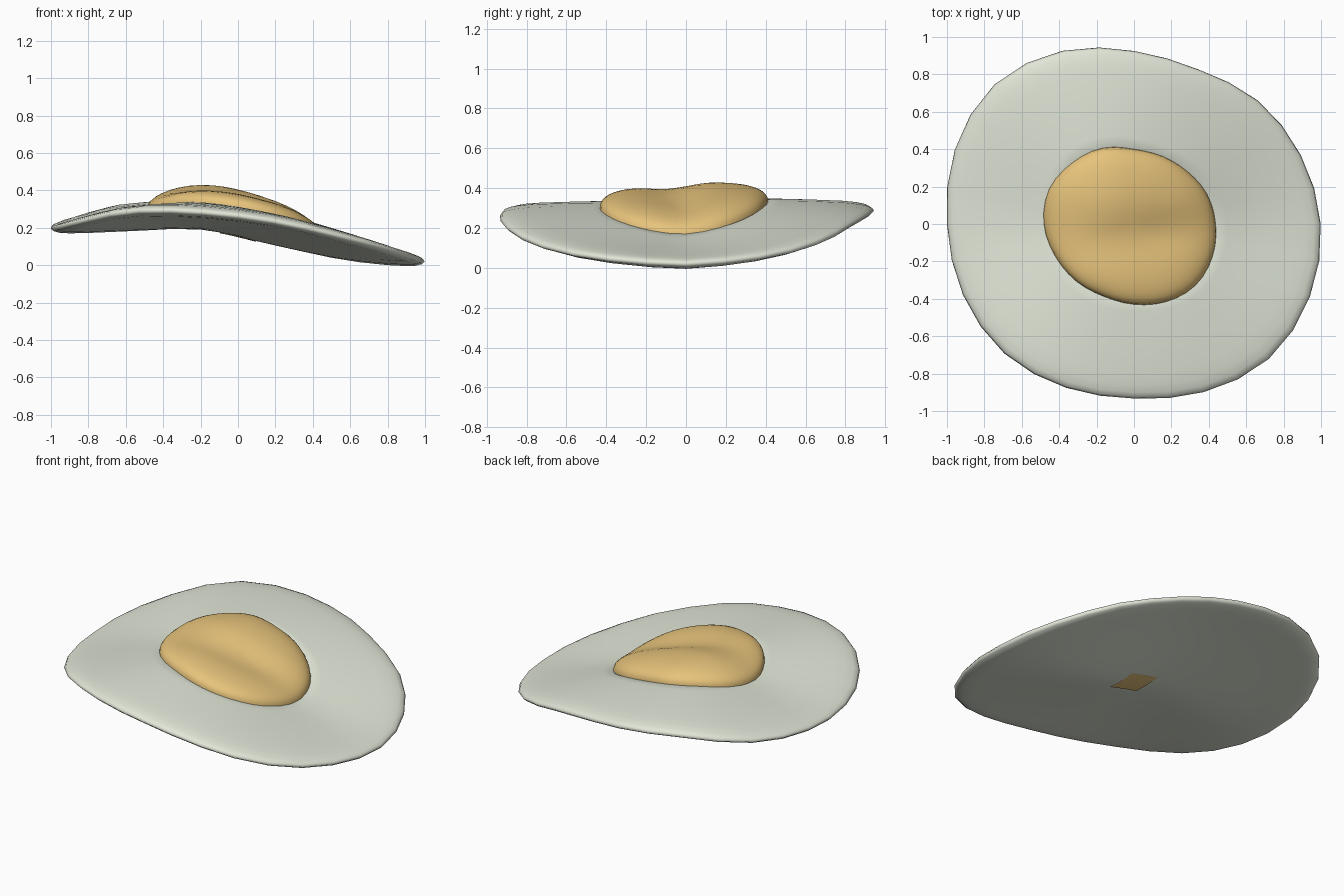
import bpy, bmesh, math

if "Cube" in bpy.data.objects:
    bpy.data.objects.remove(bpy.data.objects["Cube"])

WHITE_R = [.998, .965, .935, .895, .925, 1.002, 1.055, 1.037,
           1.0, .99, .98, .948, .933, .973, 1.02, 1.018]
YOLK_R = [.437, .422, .40, .393, .40, .44, .465, .49,
          .482, .455, .435, .42, .43, .45, .465, .455]
SPINE = [.165, .18, .19, .105, .022, -.012]   # underside height along the valley
SIDES = [.20, .265, .257, .21, .12, .035]     # underside height near front and back


def spline(p, t):
    a, b, c, d = p
    return b + .5 * t * (c - a + t * (2*a - 5*b + 4*c - d + t * (3*(b - c) + d - a)))


def radius(table, ang):
    n = len(table)
    u = ang / (2 * math.pi) * n
    i = int(u)
    return spline([table[(i + k) % n] for k in (-1, 0, 1, 2)], u - i)


def along(table, x):
    u = (max(-1, min(.9999, x)) + 1) / .4
    i = int(u)
    return spline([table[max(0, min(5, i + k))] for k in (-1, 0, 1, 2)], u - i)


def underside(x, y):
    v = y + .02
    u = (math.hypot(v, .1) - .1) / .62
    w = (u - .12 * u ** 4) * (1.06 if v > 0 else .97)
    low = along(SPINE, x)
    return low + w * (along(SIDES, x) - low)


def finish(bm, name, color):
    me = bpy.data.meshes.new(name)
    bm.to_mesh(me)
    bm.free()
    me.shade_smooth()
    mat = bpy.data.materials.new(name)
    mat.diffuse_color = (*color, 1)
    mat.use_nodes = True
    mat.node_tree.nodes["Principled BSDF"].inputs["Base Color"].default_value = mat.diffuse_color
    me.materials.append(mat)
    ob = bpy.data.objects.new(name, me)
    bpy.context.collection.objects.link(ob)


def shell(name, table, profile, segs, color, dent=None):
    """Rings following an outline, lifted above the folded underside."""
    bm = bmesh.new()
    rings = []
    for s, h in profile:
        ring = []
        for k in range(1 if s == 0 else segs):
            a = 2 * math.pi * k / segs
            r = radius(table, a) * s
            x, y = r * math.cos(a), r * math.sin(a)
            z = underside(x, y) + h
            if dent:
                z -= dent(x, y) * (1 - s * s)
            ring.append(bm.verts.new((x, y, z)))
        rings.append(ring)
    for a, b in zip(rings, rings[1:]):
        for k in range(segs):
            j = (k + 1) % segs
            quad = [a[k % len(a)], a[j % len(a)], b[j % len(b)], b[k % len(b)]]
            bm.faces.new(list(dict.fromkeys(quad)))
    bmesh.ops.recalc_face_normals(bm, faces=bm.faces)
    finish(bm, name, color)


# Egg white: thin folded sheet with a rounded rim
white_profile = [(0, 0), (.1, 0), (.2, 0), (.35, 0), (.5, 0), (.65, 0), (.8, 0), (.9, .002),
                 (.95, .006), (.985, .016), (1, .03), (.99, .044), (.965, .054),
                 (.92, .063), (.85, .072), (.7, .088), (.6, .1), (.5, .112),
                 (.44, .118), (.36, .08), (.2, .08), (0, .08)]
shell("egg_white", WHITE_R, white_profile, 32, (.75, .79, .68))


# Yolk: dome with a shallow crease along the fold
def crease(x, y):
    front = max(0, min(1, (.15 - y) / .25))
    front = front * front * (3 - 2 * front)
    return .015 * math.exp(-((y + .1 - .2 * x) / .12) ** 2) + .022 * front


yolk_profile = [(.9, .05), (1, .09)]
for i in range(13):
    a = math.pi / 2 * i / 12
    yolk_profile.append((math.cos(a) if i < 12 else 0, .115 + .13 * math.sin(a) ** .9))
shell("yolk", YOLK_R, yolk_profile, 48, (.8, .55, .2), crease)

# Square of yolk showing through the underside
bm = bmesh.new()
bmesh.ops.create_grid(bm, x_segments=6, y_segments=6, size=.095)
for v in bm.verts:
    v.co.z = underside(v.co.x, v.co.y) - .004
bmesh.ops.reverse_faces(bm, faces=bm.faces[:])
finish(bm, "yolk_underside", (.8, .55, .2))
